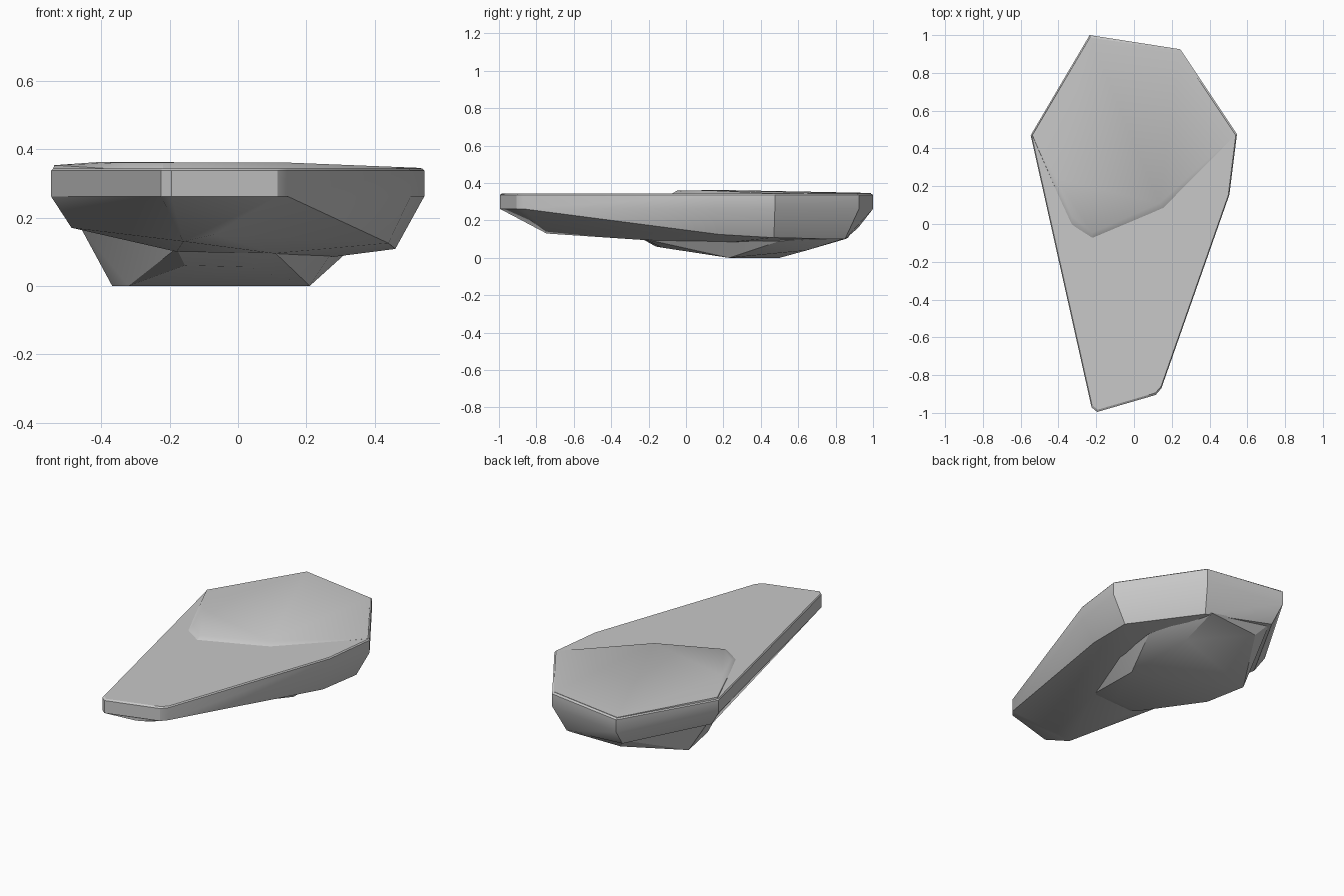
import bpy, bmesh, math

cube = bpy.data.objects.get("Cube")
if cube:
    bpy.data.objects.remove(cube, do_unlink=True)

# Single stone colour
stone = bpy.data.materials.new("stone_grey")
stone.use_nodes = True
GREY = (0.58, 0.58, 0.58, 1)
stone.diffuse_color = GREY
bsdf = next(n for n in stone.node_tree.nodes if n.type == 'BSDF_PRINCIPLED')
bsdf.inputs["Base Color"].default_value = GREY
bsdf.inputs["Roughness"].default_value = 0.9


def chiselled(name, points):
    """Wrap a faceted stone surface tightly around corner points."""
    bm = bmesh.new()
    for p in points:
        bm.verts.new(p)
    result = bmesh.ops.convex_hull(bm, input=bm.verts)
    spare = {g for key in ("geom_interior", "geom_unused") for g in result[key]
             if isinstance(g, bmesh.types.BMVert)}
    bmesh.ops.delete(bm, geom=list(spare), context='VERTS')
    bmesh.ops.dissolve_limit(bm, angle_limit=math.radians(0.5),
                             verts=bm.verts, edges=bm.edges)
    bmesh.ops.recalc_face_normals(bm, faces=bm.faces)
    mesh = bpy.data.meshes.new(name)
    bm.to_mesh(mesh)
    bm.free()
    mesh.materials.append(stone)
    ob = bpy.data.objects.new(name, mesh)
    bpy.context.collection.objects.link(ob)
    bpy.ops.object.select_all(action='DESELECT')
    ob.select_set(True)
    bpy.context.view_layer.objects.active = ob
    bpy.ops.object.shade_smooth_by_angle(angle=math.radians(30))
    return ob


def ring(outline, z, scale=1.0):
    return [(x * scale, y * scale, z) for x, y in outline]


# Plan of the ledge, clockwise from the back corner
outline = [(-0.235, 1.0), (0.245, 0.925), (0.545, 0.475), (0.505, 0.155),
           (0.145, -0.87), (0.115, -0.905), (-0.195, -0.995),
           (-0.225, -0.97), (-0.547, 0.47)]

# Slab: upright rim with a thin chamfer, tapering to a faceted underside
underside = [(-0.16, -0.745, 0.13), (-0.07, -0.75, 0.15),
             (-0.18, -0.27, 0.10), (0.105, -0.22, 0.095),
             (0.46, 0.47, 0.108), (0.44, 0.18, 0.125),
             (0.2, 0.85, 0.10), (0.28, 0.25, 0.085),
             (-0.22, 0.92, 0.16), (-0.487, 0.45, 0.17)]
chiselled("ledge_slab", ring(outline, 0.262) + ring(outline, 0.337)
          + ring(outline, 0.344, 0.988) + underside)

# Lower lump hanging under the wide end
chiselled("lower_lump", [
    (0.21, 0.23, 0), (0.03, -0.13, 0.055), (-0.155, -0.16, 0.06),
    (-0.32, 0.25, 0), (-0.368, 0.5, 0), (0.164, 0.645, 0.04),
    (-0.16, 0.85, 0.10), (0.07, 0.81, 0.09),
    (-0.46, 0.45, 0.17), (-0.22, 0.9, 0.17), (0.17, 0.87, 0.11),
    (0.31, 0.5, 0.09), (0.27, 0.2, 0.09),
    (0.105, -0.22, 0.10), (-0.18, -0.25, 0.11)])

# Raised step on top, fading out towards the back rim
chiselled("top_step", [
    (-0.54, 0.47, 0.34), (-0.33, -0.01, 0.34), (-0.22, -0.08, 0.34),
    (0.16, 0.08, 0.34), (0.41, 0.47, 0.34),
    (-0.33, 0.04, 0.361), (-0.22, -0.045, 0.361), (0.135, 0.11, 0.361),
    (-0.41, 0.24, 0.362), (-0.538, 0.47, 0.353), (0.41, 0.47, 0.347),
    (-0.233, 0.988, 0.347), (0.24, 0.912, 0.346), (0.535, 0.472, 0.345),
    (-0.233, 0.988, 0.335), (0.24, 0.912, 0.335), (0.535, 0.472, 0.335)])
